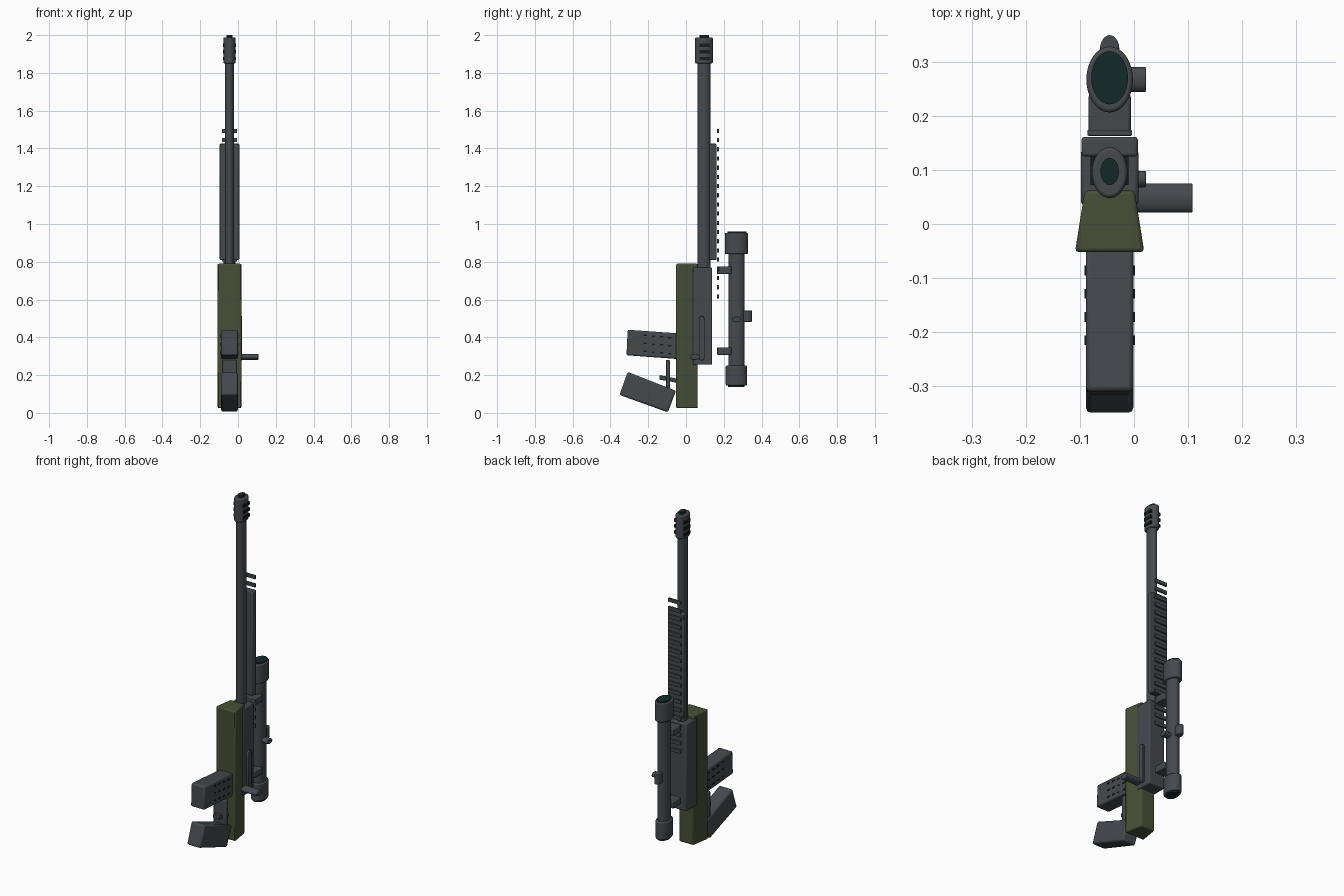
import bpy, bmesh, math
from mathutils import Matrix, Vector

if "Cube" in bpy.data.objects:
    bpy.data.objects.remove(bpy.data.objects["Cube"])

CX = -0.045  # centre line of the whole assembly


def material(name, rgb):
    m = bpy.data.materials.new(name)
    m.diffuse_color = (*rgb, 1)
    m.use_nodes = True
    m.node_tree.nodes["Principled BSDF"].inputs["Base Color"].default_value = m.diffuse_color
    return m


METAL = material("gunmetal", (0.060, 0.067, 0.076))
GREEN = material("olive green", (0.062, 0.078, 0.037))
GLASS = material("dark teal glass", (0.006, 0.022, 0.022))
BLACK = material("black", (0.010, 0.011, 0.012))


def finish(name, bm, mat, bevel=0.0, segments=2):
    bmesh.ops.recalc_face_normals(bm, faces=bm.faces)
    me = bpy.data.meshes.new(name)
    bm.to_mesh(me)
    bm.free()
    me.materials.append(mat)
    ob = bpy.data.objects.new(name, me)
    bpy.context.collection.objects.link(ob)
    if bevel:
        mod = ob.modifiers.new("edge bevel", 'BEVEL')
        mod.width = bevel
        mod.segments = segments
        mod.limit_method = 'ANGLE'
        mod.angle_limit = math.radians(40)
    bpy.ops.object.select_all(action='DESELECT')
    bpy.context.view_layer.objects.active = ob
    ob.select_set(True)
    bpy.ops.object.shade_smooth_by_angle(angle=math.radians(35))
    return ob


def box(name, x, y, z, mat=METAL, bevel=0.005):
    bm = bmesh.new()
    size = [b - a for a, b in (x, y, z)]
    mid = [(a + b) / 2 for a, b in (x, y, z)]
    bmesh.ops.create_cube(bm, size=1, matrix=Matrix.Translation(mid) @ Matrix.Diagonal((*size, 1)))
    return finish(name, bm, mat, bevel)


def tube(name, centre, radii, span, axis='z', mat=METAL, bevel=0.0):
    """Oval cylinder; centre and radii are in the plane across the axis."""
    length, mid = span[1] - span[0], sum(span) / 2
    local = Matrix.Diagonal((radii[0], radii[1], length, 1))
    if axis == 'x':   # plane coordinates are y, z
        basis = Matrix(((0, 0, 1, mid), (1, 0, 0, centre[0]), (0, 1, 0, centre[1]), (0, 0, 0, 1)))
    else:
        basis = Matrix.Translation((centre[0], centre[1], mid))
    bm = bmesh.new()
    bmesh.ops.create_cone(bm, cap_ends=True, segments=32, radius1=1, radius2=1, depth=1,
                          matrix=basis @ local)
    return finish(name, bm, mat, bevel)


def prism(name, points, span, axis, mat=METAL, bevel=0.005):
    """Extrude a profile: (y, z) points along x, or (x, y) points along z."""
    bm = bmesh.new()
    place = (lambda p: (span[0], *p)) if axis == 'x' else (lambda p: (*p, span[0]))
    face = bm.faces.new([bm.verts.new(place(p)) for p in points])
    out = bmesh.ops.extrude_face_region(bm, geom=[face])
    step = Vector((1, 0, 0) if axis == 'x' else (0, 0, 1)) * (span[1] - span[0])
    bmesh.ops.translate(bm, vec=step, verts=[v for v in out["geom"] if isinstance(v, bmesh.types.BMVert)])
    return finish(name, bm, mat, bevel)


# Stock, receiver and handguard
prism("stock", [(-0.109, -0.052), (0.019, -0.052), (0.001, 0.062), (-0.091, 0.062)],
      (0.025, 0.79), 'z', GREEN, 0.007)
box("receiver", (-0.098, 0.008), (0.035, 0.138), (0.255, 0.77), bevel=0.006)
box("handguard", (-0.097, 0.007), (0.125, 0.161), (0.81, 1.425))

# Barrel and muzzle brake with side slots
tube("barrel", (CX, 0.095), (0.024, 0.034), (0.75, 1.87))
tube("muzzle_brake", (CX, 0.095), (0.033, 0.047), (1.85, 1.988), bevel=0.006)
tube("bore", (CX, 0.097), (0.017, 0.025), (1.97, 2.0), mat=GLASS)
for i in range(3):
    z = 1.876 + i * 0.035
    box(f"muzzle_slot_{i + 1}", (CX - 0.035, CX + 0.035), (0.072, 0.125), (z - 0.009, z + 0.009), BLACK, 0)

# Rail teeth
for i in range(19):
    z = 1.493 - i * 0.0487
    box(f"rail_tooth_{i + 1}", (-0.086, -0.004), (0.163, 0.174), (z - 0.011, z + 0.011), bevel=0.002)

# Scope with mounts, lenses and turrets
SY = 0.267
tube("scope_body", (CX, SY), (0.031, 0.043), (0.2, 0.9))
tube("scope_objective", (CX, SY), (0.043, 0.061), (0.84, 0.953), bevel=0.006)
tube("scope_eyepiece", (CX, SY), (0.040, 0.057), (0.145, 0.25), bevel=0.006)
tube("objective_lens", (CX, SY + 0.003), (0.034, 0.049), (0.94, 0.960), mat=GLASS)
tube("eyepiece_lens", (CX, SY), (0.031, 0.044), (0.137, 0.16), mat=GLASS)
for i, z in enumerate((0.755, 0.327)):
    box(f"scope_mount_{i + 1}", (-0.084, -0.006), (0.163, 0.24), (z - 0.02, z + 0.02))
tube("rear_turret", (CX, 0.322), (0.018, 0.027), (0.482, 0.542), bevel=0.003)
tube("side_turret", (SY, 0.495), (0.023, 0.015), (-0.05, 0.022), 'x', bevel=0.002)

# Bolt handle and ejection port cover
tube("bolt_handle", (0.048, 0.297), (0.027, 0.016), (-0.01, 0.108), 'x', bevel=0.002)
port = [(0.083 + 0.0155 * math.cos(a) * 1.0, (0.495 if math.sin(a) > 0 else 0.295) + 0.017 * math.sin(a))
        for a in (2 * math.pi * (k + 0.5) / 16 for k in range(16))]
prism("ejection_port", port, (0.0, 0.022), 'x', bevel=0.002)

# Magazine with rows of small vents on both sides
prism("magazine", [(-0.309, 0.44), (-0.04, 0.421), (-0.04, 0.285), (-0.315, 0.305)],
      (-0.089, -0.001), 'x', bevel=0.008)
for side, x in (("left", -0.0895), ("right", -0.0005)):
    for row in range(3):
        for col in range(4):
            y = -0.215 + col * 0.043
            z = 0.410 - row * 0.042 - col * 0.004
            box(f"magazine_vent_{side}_{row}_{col}", (x - 0.002, x + 0.002),
                (y - 0.009, y + 0.009), (z - 0.004, z + 0.004), BLACK, 0)

# Grip, trigger guard and trigger
prism("grip", [(-0.309, 0.217), (-0.053, 0.117), (-0.096, 0.003), (-0.352, 0.095)],
      (-0.089, -0.001), 'x', bevel=0.01)
box("trigger_guard", (-0.086, -0.004), (-0.107, -0.085), (0.13, 0.28))
prism("trigger", [(-0.14, 0.200), (-0.05, 0.182), (-0.05, 0.160), (-0.14, 0.176)],
      (CX - 0.02, CX + 0.02), 'x', bevel=0.003)
